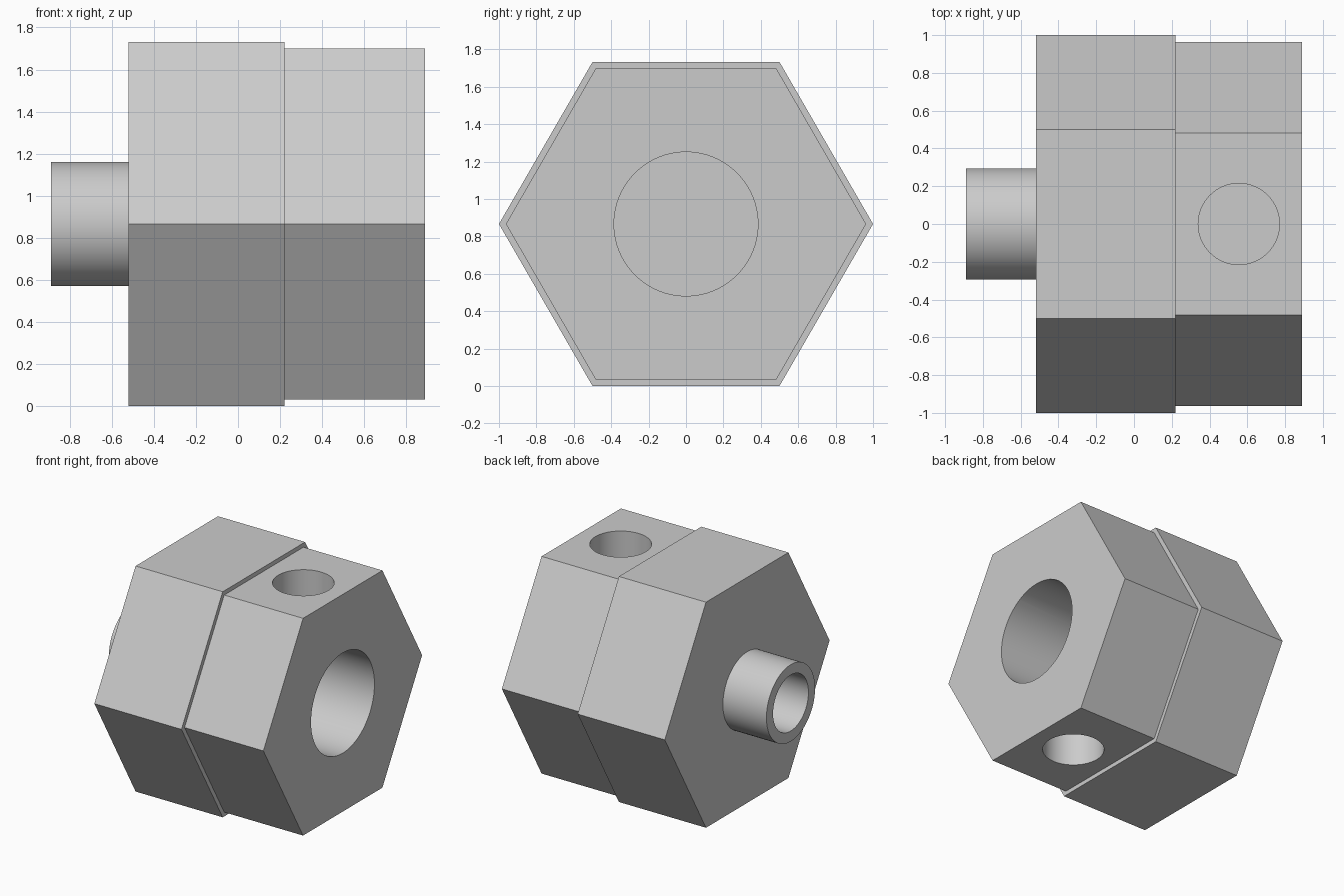
import bpy
import math

cube = bpy.data.objects.get("Cube")
if cube:
    bpy.data.objects.remove(cube, do_unlink=True)

AXIS_Z = math.sqrt(3) / 2      # height of the main axis
JOINT_X = 0.22                 # where the two hexagonal blocks meet

grey = bpy.data.materials.new("light_grey")
grey.use_nodes = True
colour = (0.6, 0.6, 0.6, 1)
grey.diffuse_color = colour
grey.node_tree.nodes["Principled BSDF"].inputs["Base Color"].default_value = colour


def prism_x(name, radius, x0, x1, sides=64):
    """Prism along x, with a corner on the y axis."""
    bpy.ops.mesh.primitive_cylinder_add(
        vertices=sides, radius=radius, depth=x1 - x0,
        location=((x0 + x1) / 2, 0, AXIS_Z), rotation=(0, math.pi / 2, 0))
    obj = bpy.context.object
    obj.name = name
    obj.data.materials.append(grey)
    return obj


def cylinder_z(name, radius, x, z0, z1):
    bpy.ops.mesh.primitive_cylinder_add(
        vertices=64, radius=radius, depth=z1 - z0, location=(x, 0, (z0 + z1) / 2))
    obj = bpy.context.object
    obj.name = name
    obj.data.materials.append(grey)
    return obj


def drill(obj, cutters):
    """Cut holes, then discard the cutters and shade the walls smooth."""
    bpy.ops.object.select_all(action="DESELECT")
    bpy.context.view_layer.objects.active = obj
    obj.select_set(True)
    for cutter in cutters:
        cutter.hide_render = True
        mod = obj.modifiers.new("hole", "BOOLEAN")
        mod.operation = "DIFFERENCE"
        mod.solver = "EXACT"
        mod.object = cutter
        bpy.ops.object.modifier_apply(modifier=mod.name)
        bpy.data.objects.remove(cutter, do_unlink=True)
    bpy.ops.object.shade_smooth_by_angle(angle=math.radians(30))


# Large hexagonal block
prism_x("large_hex_block", 1.0, -0.52, JOINT_X, 6)

# Smaller hexagonal block with an end bore and blind holes above and below
small_radius = 0.963
flat = small_radius * math.sqrt(3) / 2
small = prism_x("small_hex_block", small_radius, JOINT_X, 0.89, 6)
holes = [prism_x("bore_cutter", 0.385, JOINT_X - 0.1, 1.0)]
for side in (-1, 1):
    ends = sorted(AXIS_Z + side * d for d in (flat - 0.32, flat + 0.1))
    holes.append(cylinder_z("hole_cutter", 0.215, 0.555, *ends))
drill(small, holes)

# Hollow spigot on the large block
spigot = prism_x("spigot_tube", 0.295, -0.89, -0.52)
drill(spigot, [prism_x("spigot_cutter", 0.215, -1.0, -0.42)])
